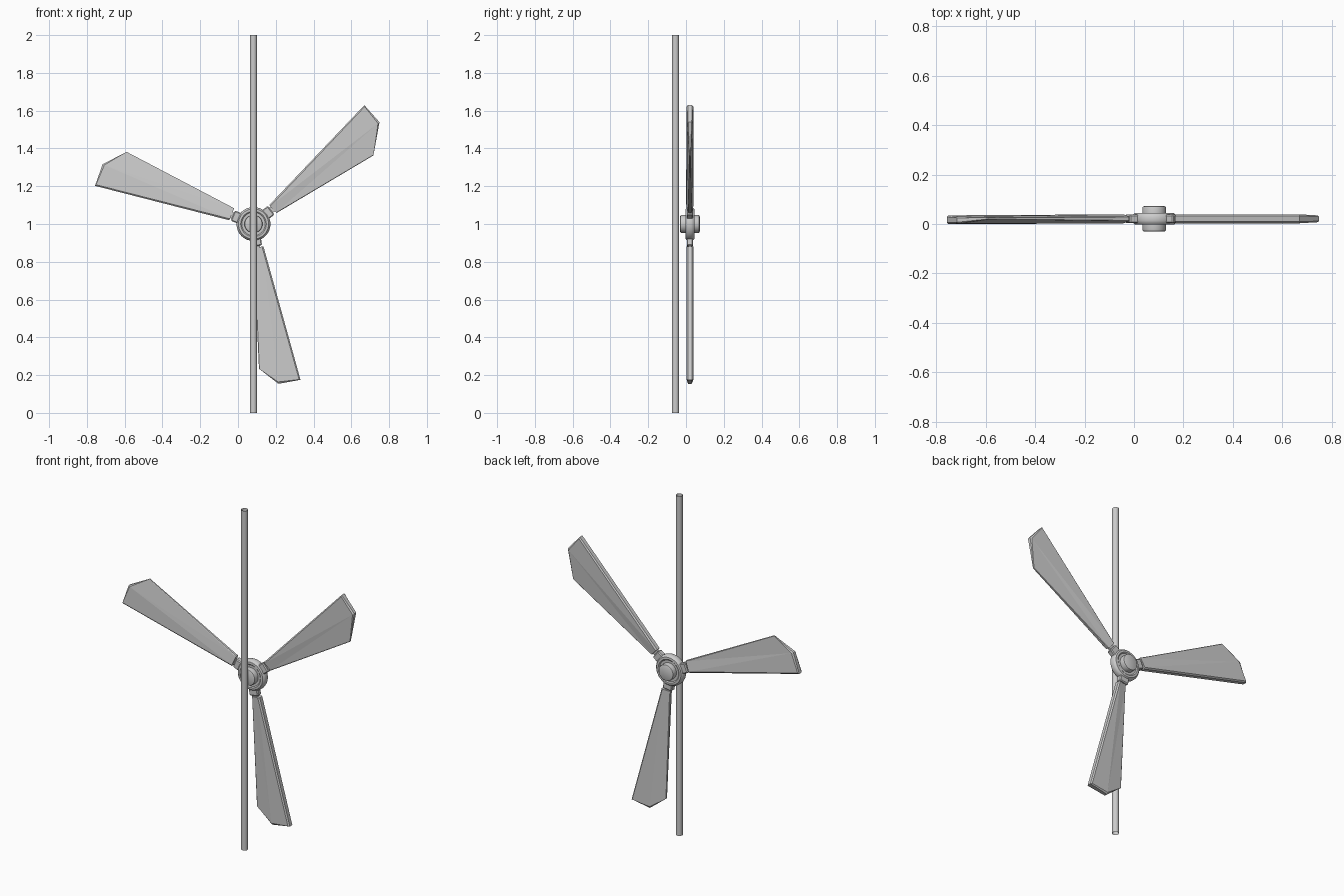
import bpy, bmesh, math
from mathutils import Matrix, Vector

if "Cube" in bpy.data.objects:
    bpy.data.objects.remove(bpy.data.objects["Cube"])

HX, HY, HZ = 0.082, 0.021, 1.0   # hub centre


def finish(bm, name, smooth=False):
    bmesh.ops.recalc_face_normals(bm, faces=bm.faces)
    me = bpy.data.meshes.new(name)
    bm.to_mesh(me)
    bm.free()
    ob = bpy.data.objects.new(name, me)
    bpy.context.collection.objects.link(ob)
    if smooth:
        bpy.ops.object.select_all(action='DESELECT')
        ob.select_set(True)
        bpy.context.view_layer.objects.active = ob
        bpy.ops.object.shade_smooth_by_angle(angle=math.radians(35))
    return ob


# Open-ended pole in front of the hub
bm = bmesh.new()
bmesh.ops.create_cone(bm, cap_ends=False, segments=20, radius1=0.0185, radius2=0.0185, depth=2.0,
                      matrix=Matrix.Translation((HX, -0.0555, 1.0)))
finish(bm, "pole", True)

# Hub: profile (radius, y offset) turned about the y axis
half = [(0, 0.052), (0.040, 0.052), (0.046, 0.049), (0.048, 0.043), (0.048, 0.019),
        (0.062, 0.019), (0.068, 0.024), (0.080, 0.023), (0.087, 0.016), (0.090, 0.008)]
profile = half + [(r, -y) for r, y in reversed(half)]
bm = bmesh.new()
vs = [bm.verts.new((HX + r, HY + y, HZ)) for r, y in profile]
edges = [bm.edges.new(p) for p in zip(vs, vs[1:])]
bmesh.ops.spin(bm, geom=vs + edges, cent=(HX, HY, HZ), axis=(0, 1, 0),
               angle=math.tau, steps=32, use_duplicate=False)
bmesh.ops.remove_doubles(bm, verts=bm.verts, dist=0.0003)
finish(bm, "hub", True)


# Blade: thick leading edge, thin trailing edge, chamfered rim
def blade(name, pts, dy):
    p = [Vector((x, 0, z)) for x, z in pts]   # root lead, tip lead, tip, tip trail, root trail
    toward = [p[4], p[3], (p[0] + p[4]) / 2, p[2], p[0]]
    inset = [0.008, 0.008, 0.010, 0.003, 0.003]
    thick = [0.018, 0.018, 0.014, 0.004, 0.010]
    bm = bmesh.new()
    loops = []
    for side, face in ((-1, 1), (-1, 0), (1, 0), (1, 1)):
        loop = []
        for i, v in enumerate(p):
            q = v + (toward[i] - v).normalized() * inset[i] * face
            y = side * thick[i] * (1 if face else 0.65)
            loop.append(bm.verts.new((HX + q.x, HY + dy[i] + y, HZ + q.z)))
        loops.append(loop)
    for a, b in zip(loops, loops[1:]):
        for i in range(5):
            j = (i + 1) % 5
            bm.faces.new((a[i], a[j], b[j], b[i]))
    for lp in (loops[0], loops[3]):
        for tri in ((0, 1, 2), (0, 2, 4), (4, 2, 3)):
            bm.faces.new([lp[k] for k in tri])
    finish(bm, name)


blade("blade_right", [(0.083, 0.100), (0.587, 0.629), (0.667, 0.539), (0.635, 0.363), (0.122, 0.058)],
      [0] * 5)
blade("blade_left", [(-0.128, 0.020), (-0.839, 0.202), (-0.799, 0.316), (-0.672, 0.382), (-0.102, 0.083)],
      [0, -0.004, -0.005, 0.002, 0])
blade("blade_lower", [(0.053, -0.119), (0.249, -0.825), (0.132, -0.846), (0.029, -0.766), (0.0, -0.125)],
      [0] * 5)


# Necks joining the blades to the hub
def box(bm, rot, r0, r1, width, depth):
    m = (Matrix.Translation((HX, HY, HZ)) @ rot @ Matrix.Translation(((r0 + r1) / 2, 0, 0))
         @ Matrix.Diagonal((r1 - r0, depth, width, 1)))
    return bmesh.ops.create_cube(bm, size=1, matrix=m)["verts"]


for k, name in enumerate(("neck_right", "neck_left", "neck_lower")):
    rot = Matrix.Rotation(-math.radians(38 + 120 * k), 4, 'Y')
    bm = bmesh.new()
    block = box(bm, rot, 0.06, 0.118, 0.058, 0.034)
    bmesh.ops.bevel(bm, geom=list({e for v in block for e in v.link_edges}), offset=0.005,
                    segments=1, affect='EDGES')
    box(bm, rot, 0.07, 0.16, 0.034, 0.014)
    finish(bm, name)
